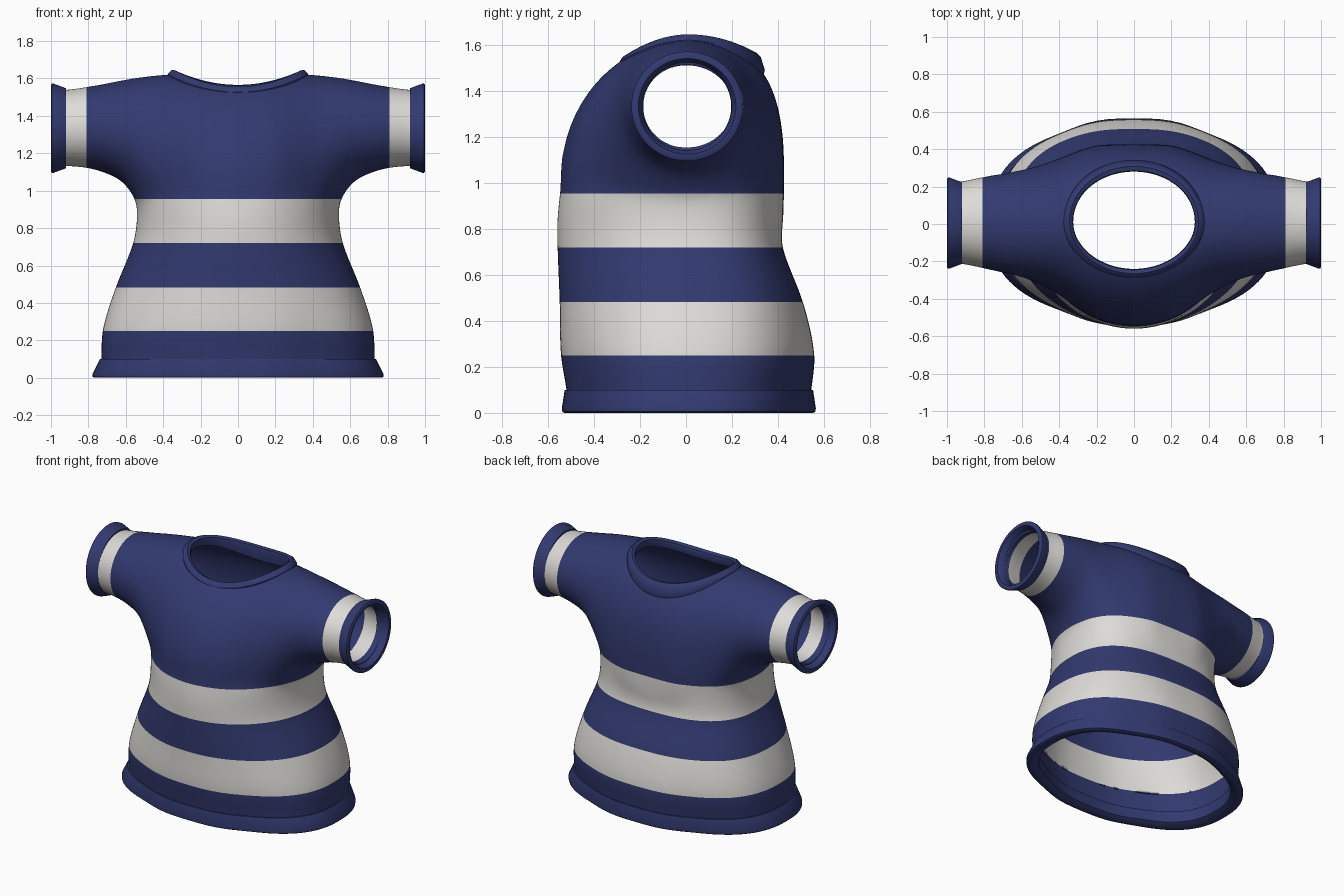
import bpy, bmesh, math

cube = bpy.data.objects.get("Cube")
if cube:
    bpy.data.objects.remove(cube, do_unlink=True)


def material(name, rgb):
    m = bpy.data.materials.new(name)
    m.use_nodes = True
    m.diffuse_color = (*rgb, 1)
    m.node_tree.nodes["Principled BSDF"].inputs["Base Color"].default_value = (*rgb, 1)
    return m


NAVY = material("navy cloth", (0.032, 0.042, 0.162))
WHITE = material("off white cloth", (0.73, 0.715, 0.685))
SIDES = 96


def sample(table, t):
    """Smooth (Catmull-Rom) lookup of a row in a table keyed by its first column."""
    i = max(k for k in range(len(table) - 1) if k == 0 or table[k][0] <= t)
    a, b = table[i], table[i + 1]
    prev, after = table[max(i - 1, 0)], table[min(i + 2, len(table) - 1)]
    h = b[0] - a[0]
    u = (t - a[0]) / h
    row = []
    for p, q, r, s in zip(prev[1:], a[1:], b[1:], after[1:]):
        m0 = (r - p) / (b[0] - prev[0]) * h
        m1 = (s - q) / (after[0] - a[0]) * h
        row.append((2*u**3 - 3*u**2 + 1) * q + (u**3 - 2*u**2 + u) * m0
                   + (3*u**2 - 2*u**3) * r + (u**3 - u**2) * m1)
    return row


def power(v, n):
    return math.copysign(abs(v) ** (2 / n), v)


def angles():
    for k in range(SIDES):
        t = 2 * math.pi * k / SIDES
        yield math.cos(t), math.sin(t)


def loft(bm, rings, loop=False):
    """Skin a list of rings; either cap the ends or join last to first."""
    vs = [[bm.verts.new(p) for p in r] for r in rings]
    pairs = list(zip(vs, vs[1:])) + ([(vs[-1], vs[0])] if loop else [])
    for a, b in pairs:
        for k in range(SIDES):
            j = (k + 1) % SIDES
            bm.faces.new((a[k], a[j], b[j], b[k]))
    if not loop:
        bm.faces.new(vs[0])
        bm.faces.new(vs[-1])
    bmesh.ops.recalc_face_normals(bm, faces=bm.faces)


def finish(obj, angle=40):
    bpy.ops.object.select_all(action="DESELECT")
    obj.select_set(True)
    bpy.context.view_layer.objects.active = obj
    bpy.ops.object.shade_smooth_by_angle(angle=math.radians(angle))


def make_object(name, bm):
    me = bpy.data.meshes.new(name)
    bm.to_mesh(me)
    bm.free()
    obj = bpy.data.objects.new(name, me)
    bpy.context.collection.objects.link(obj)
    me.materials.append(NAVY)
    return obj


# Torso stations: height, half width, front depth, back depth
TORSO = [(-.15, .74, .50, .52), (.1, .73, .52, .545), (.25, .725, .545, .56),
         (.48, .655, .55, .51), (.72, .56, .56, .42), (.85, .54, .56, .415),
         (.95, .54, .55, .42), (1.15, .5, .51, .41), (1.3, .42, .44, .37),
         (1.45, .28, .28, .25)]
# Shoulder and sleeve stations: |x|, bottom, top, front depth, back depth
SLEEVE = [(0, .40, 1.62, .55, .428), (.2, .45, 1.62, .51, .42), (.3, .52, 1.62, .45, .39),
          (.4, .66, 1.62, .38, .35), (.5, .86, 1.61, .325, .315), (.6, 1.03, 1.595, .285, .29),
          (.7, 1.09, 1.575, .262, .27), (.8, 1.12, 1.557, .24, .255),
          (.92, 1.13, 1.54, .215, .23), (1.08, 1.13, 1.53, .20, .215)]


def torso_ring(z, out_x=0, out_y=0, at=None):
    w, front, back = sample(TORSO, z)
    drape = min(1, max(0, 1 - z / .7))     # fuller centre panels near the hem
    ring = []
    for c, s in angles():
        n = 2.6 - .2 * drape if s > 0 else 2 + .4 * drape
        x = (w + out_x) * power(c, n)
        bump = .04 * drape * math.exp(-(x / .33) ** 4)
        depth = (back if s > 0 else front) + out_y - .04 * drape
        y = depth * power(s, n) + math.copysign(bump, s) * min(1, abs(s) * 2)
        ring.append((x, y, z if at is None else at))
    return ring


def sleeve_ring(x):
    bottom, top, front, back = sample(SLEEVE, abs(x))
    n_back = 2 + .8 * max(0, 1 - abs(x) / .6)
    ring = []
    for c, s in angles():
        n = n_back if c > 0 else 2
        y = (back if c > 0 else front) * power(c, n)
        ring.append((x, y, (top + bottom) / 2 + (top - bottom) / 2 * power(s, n)))
    return ring


# Shirt body: torso and sleeves fused and softened
bm = bmesh.new()
loft(bm, [torso_ring(-.15 + .04 * i) for i in range(41)])
loft(bm, [sleeve_ring(-1.08 + .04 * i) for i in range(55)])
shirt = make_object("shirt_body", bm)
fuse = shirt.modifiers.new("fuse", "REMESH")
fuse.mode = "VOXEL"
fuse.voxel_size = .02
soften = shirt.modifiers.new("soften", "SMOOTH")
soften.factor = .5
soften.iterations = 22
evaluated = shirt.evaluated_get(bpy.context.evaluated_depsgraph_get())
bm = bmesh.new()
bm.from_mesh(evaluated.to_mesh())
evaluated.to_mesh_clear()
shirt.modifiers.clear()


def slice_at(co, no, trim=False):
    bmesh.ops.bisect_plane(bm, geom=bm.verts[:] + bm.edges[:] + bm.faces[:], dist=1e-5,
                           plane_co=co, plane_no=no, clear_outer=trim)


# Open the hem and sleeves, then cut the stripe edges
slice_at((0, 0, .05), (0, 0, -1), True)
for side in (-1, 1):
    slice_at((.96 * side, 0, 0), (side, 0, 0), True)
    for x in (.81, .92):
        slice_at((x * side, 0, 0), (side, 0, 0))
BANDS = [(.25, .483), (.72, .955)]
for band in BANDS:
    for z in band:
        slice_at((0, 0, z), (0, 0, 1))

# Neck opening
hole = []
for f in bm.faces:
    p = f.calc_center_median()
    if p.z > 1.3 and (p.x / .345) ** 2 + ((p.y - .022) / .28) ** 2 < 1:
        hole.append(f)
bmesh.ops.delete(bm, geom=hole, context="FACES")

# White stripes on the torso and sleeves
shirt.data.materials.append(WHITE)
for f in bm.faces:
    p = f.calc_center_median()
    on_sleeve = .81 < abs(p.x) < .92
    f.material_index = int(on_sleeve or any(a < p.z < b for a, b in BANDS))
bm.to_mesh(shirt.data)
bm.free()
finish(shirt, 60)
wall = shirt.modifiers.new("cloth thickness", "SOLIDIFY")
wall.thickness = .022
wall.offset = -1

# Hem band: height, widening in x, widening in y
bm = bmesh.new()
loft(bm, [torso_ring(min(z, .1), ox, oy, z) for z, ox, oy in
          [(.10, -.04, -.04), (.10, .008, .008), (.02, .045, .028), (.005, .043, .027),
           (0, .036, .02), (0, 0, -.01), (.02, -.04, -.04)]], loop=True)
finish(make_object("hem_band", bm))

# Flared sleeve cuffs: |x|, radius
CUFF = [(.918, .195), (.92, .214), (.985, .238), (.995, .238), (1, .232),
        (1, .208), (.985, .2), (.955, .19), (.922, .188)]
for side, name in ((1, "left_cuff"), (-1, "right_cuff")):
    bm = bmesh.new()
    loft(bm, [[(side * x, .005 + 1.02 * r * c, 1.334 + r * s) for c, s in angles()]
              for x, r in CUFF], loop=True)
    finish(make_object(name, bm))


# Collar: half width, front depth, back depth, front height, back height, side height
def collar_ring(w, front, back, z_front, z_back, z_side):
    ring = []
    for c, s in angles():
        z_mid = z_back if s > 0 else z_front
        ring.append((w * c, (back if s > 0 else front) * s + .01 * c * c,
                     z_mid + (z_side - z_mid) * c * c))
    return ring


bm = bmesh.new()
loft(bm, [collar_ring(*row) for row in
          [(.375, .285, .335, 1.50, 1.46, 1.60), (.376, .29, .343, 1.527, 1.492, 1.622),
           (.358, .277, .325, 1.548, 1.55, 1.643), (.345, .265, .308, 1.556, 1.566, 1.647),
           (.328, .245, .285, 1.545, 1.562, 1.635), (.325, .24, .28, 1.53, 1.54, 1.615),
           (.335, .25, .29, 1.49, 1.47, 1.585)]], loop=True)
finish(make_object("collar", bm))
